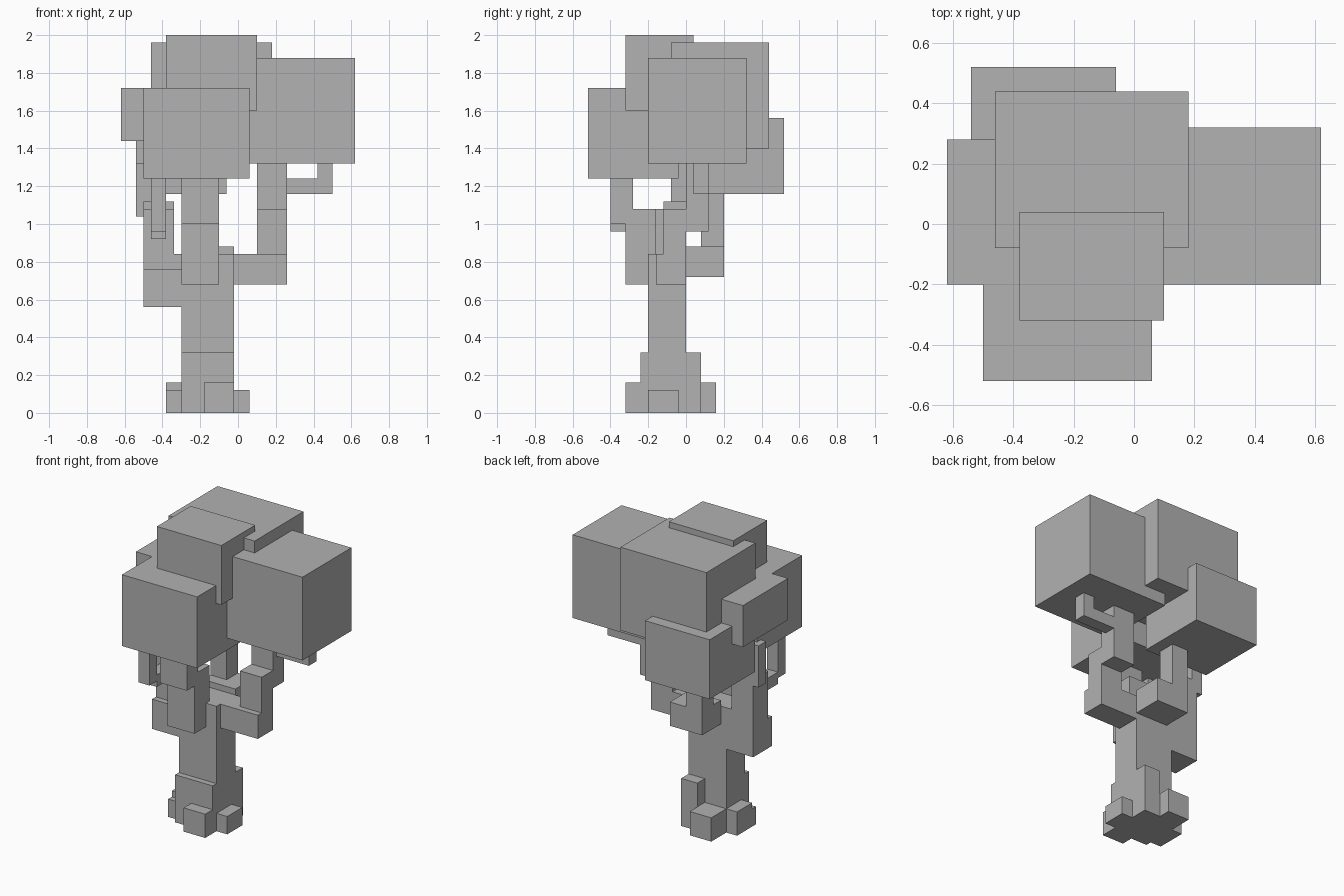
import bpy
import bmesh
from mathutils import Matrix, Vector

default_cube = bpy.data.objects.get("Cube")
if default_cube:
    bpy.data.objects.remove(default_cube, do_unlink=True)

UNIT = 0.04                       # side of one block cell
ORIGIN = Vector((0.02, 0, 0))     # cell grid offset

grey = bpy.data.materials.new("plain grey")
grey.use_nodes = True
tone = (0.445, 0.445, 0.445, 1)
grey.diffuse_color = tone
grey.node_tree.nodes["Principled BSDF"].inputs["Base Color"].default_value = tone


def block(name, x, y, z):
    """Flat-sided block spanning the given cell ranges."""
    low = Vector((x[0], y[0], z[0])) * UNIT + ORIGIN
    high = Vector((x[1], y[1], z[1])) * UNIT + ORIGIN
    bm = bmesh.new()
    place = Matrix.Translation((low + high) / 2) @ Matrix.Diagonal((*(high - low), 1))
    bmesh.ops.create_cube(bm, size=1, matrix=place)
    mesh = bpy.data.meshes.new(name)
    bm.to_mesh(mesh)
    bm.free()
    mesh.materials.append(grey)
    bpy.context.collection.objects.link(bpy.data.objects.new(name, mesh))


# Trunk and its thick foot
block("trunk", x=(-8, -1), y=(-5, 0), z=(8, 21))
block("trunk_foot", x=(-8, -1), y=(-6, 0), z=(0, 8))
block("trunk_foot_back", x=(-4, -1), y=(0, 2), z=(0, 8))

# Roots
block("front_root", x=(-5, -1), y=(-8, -6), z=(0, 4))
block("back_root", x=(-8, -4), y=(0, 4), z=(0, 4))
block("left_root", x=(-1, 1), y=(-5, -1), z=(0, 3))
block("right_root", x=(-10, -8), y=(-4, 0), z=(0, 4))
block("right_root_toe", x=(-10, -8), y=(-5, -4), z=(0, 3))

# Front branch
block("front_branch_lower", x=(-8, -3), y=(-8, -4), z=(17, 27))
block("front_branch_upper", x=(-8, -3), y=(-10, -7), z=(25, 31))

# Left branch with a side twig
block("left_branch_arm", x=(-1, 6), y=(-4, 0), z=(17, 21))
block("left_branch_riser", x=(2, 6), y=(-3, 0), z=(21, 27))
block("left_branch_upper", x=(2, 6), y=(0, 3), z=(24, 33))
block("left_twig_arm", x=(6, 12), y=(1, 3), z=(29, 31))
block("left_twig_tip", x=(10, 12), y=(1, 3), z=(31, 33))

# Right branch with two twigs
block("right_branch_arm", x=(-13, -8), y=(-5, 0), z=(14, 19))
block("right_branch_riser", x=(-13, -9), y=(-4, 0), z=(19, 27))
block("right_branch_joint", x=(-13, -9), y=(-3, 0), z=(26, 28))
block("right_branch_shoulder", x=(-9, -8), y=(-4, 0), z=(19, 21))
block("right_twig", x=(-14, -12), y=(-2, 0), z=(26, 33))
block("right_front_twig_arm", x=(-12, -10), y=(-8, -4), z=(23, 25))
block("right_front_twig_tip", x=(-12, -10), y=(-10, -8), z=(24, 31))

# Back branch
block("back_branch_arm", x=(-7, -1), y=(0, 5), z=(18, 22))
block("back_branch_riser", x=(-7, -4), y=(2, 5), z=(22, 29))

# Leaf masses
block("left_leaves", x=(0, 15), y=(-5, 8), z=(33, 47))
block("centre_leaves", x=(-12, 4), y=(-2, 11), z=(35, 49))
block("top_leaves", x=(-10, 2), y=(-8, 1), z=(40, 50))
block("front_leaves", x=(-13, 1), y=(-13, -1), z=(31, 43))
block("back_leaves", x=(-14, -2), y=(1, 13), z=(29, 39))
block("right_leaves", x=(-16, -4), y=(-5, 7), z=(36, 43))
